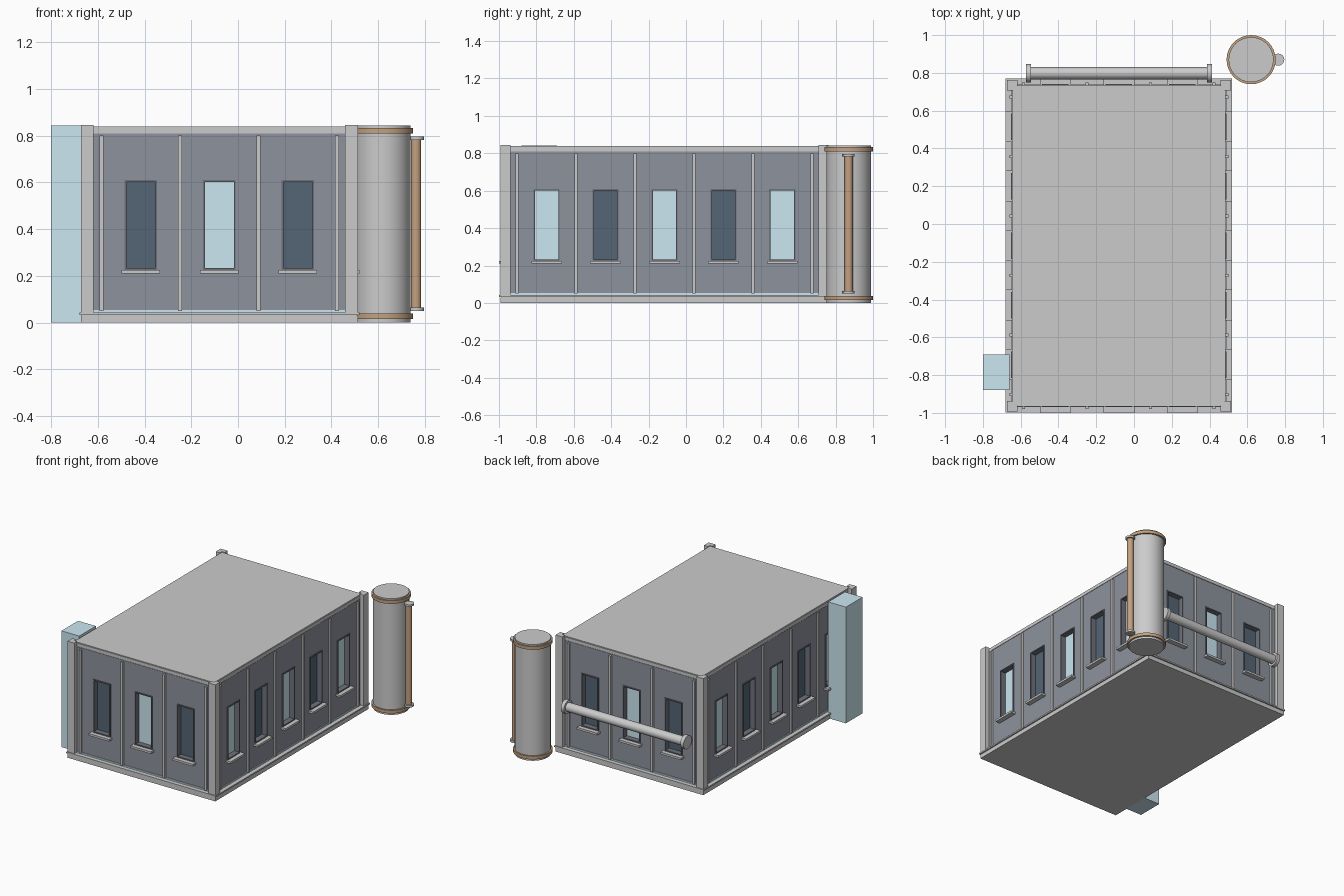
import bpy, bmesh, math
from mathutils import Matrix, Vector

if "Cube" in bpy.data.objects:
    bpy.data.objects.remove(bpy.data.objects["Cube"])

def material(name, rgb):
    m = bpy.data.materials.new(name)
    m.diffuse_color = (*rgb, 1)
    m.use_nodes = True
    m.node_tree.nodes["Principled BSDF"].inputs["Base Color"].default_value = m.diffuse_color
    return m

WALL = material("slate", (0.27, 0.29, 0.34))
FRAME = material("dark_frame", (0.16, 0.17, 0.2))
LIGHT = material("light_glass", (0.6, 0.8, 0.88))
DARK = material("dark_glass", (0.09, 0.13, 0.18))
COPPER = material("copper", (0.55, 0.36, 0.22))

def finish(name, bm, mat=None):
    bmesh.ops.recalc_face_normals(bm, faces=bm.faces)
    me = bpy.data.meshes.new(name)
    bm.to_mesh(me)
    bm.free()
    ob = bpy.data.objects.new(name, me)
    bpy.context.collection.objects.link(ob)
    if mat:
        me.materials.append(mat)
    return ob

def boxes(name, spans, mat=None, mw=Matrix()):
    """One object made of boxes given as (x0, x1, y0, y1, z0, z1)."""
    bm = bmesh.new()
    for x0, x1, y0, y1, z0, z1 in spans:
        loc = Vector((x0 + x1, y0 + y1, z0 + z1)) / 2
        size = (abs(x1 - x0), abs(y1 - y0), abs(z1 - z0), 1)
        bmesh.ops.create_cube(bm, size=1, matrix=mw @ Matrix.Translation(loc) @ Matrix.Diagonal(size))
    return finish(name, bm, mat)

def cylinder(name, r, a, b, mat=None, seg=32):
    a, b = Vector(a), Vector(b)
    rot = (b - a).to_track_quat('Z', 'Y').to_matrix().to_4x4()
    bm = bmesh.new()
    bmesh.ops.create_cone(bm, cap_ends=True, segments=seg, radius1=r, radius2=r,
                          depth=(b - a).length, matrix=Matrix.Translation((a + b) / 2) @ rot)
    ob = finish(name, bm, mat)
    bpy.ops.object.select_all(action='DESELECT')
    bpy.context.view_layer.objects.active = ob
    ob.select_set(True)
    bpy.ops.object.shade_smooth_by_angle(angle=math.radians(35))
    return ob

CENTRE = Matrix.Translation((-0.08, -0.115, 0))
HX, HY = 0.56, 0.845            # half size of the roof and wall core
OUT = 0.033                     # how far trim stands off the core

def slab(name, grow, z0, z1, mat=None):
    x, y = HX + grow, HY + grow
    boxes(name, [(-x, x, -y, y, z0, z1)], mat, CENTRE)

# Base, ledge, blue seal strip and roof
slab("plinth", OUT, 0, 0.03)
slab("base_ledge", OUT + 0.006, 0.033, 0.043)
slab("ledge_gap", OUT - 0.004, 0.03, 0.033)
slab("seal_strip", 0.009, 0.043, 0.053, LIGHT)
slab("roof", 0.0, 0.808, 0.84)
slab("roof_fascia", 0.005, 0.812, 0.836)

# L-shaped corner columns
bm = bmesh.new()
for sx in (-1, 1):
    for sy in (-1, 1):
        prof = [(OUT, OUT), (OUT, -0.022), (0, -0.022), (0, 0), (-0.022, 0), (-0.022, OUT)]
        f = bm.faces.new([bm.verts.new(CENTRE @ Vector((sx * (HX + x), sy * (HY + y), 0.043)))
                          for x, y in prof])
        top = bmesh.ops.extrude_face_region(bm, geom=[f])["geom"]
        bmesh.ops.translate(bm, vec=(0, 0, 0.802),
                            verts=[v for v in top if isinstance(v, bmesh.types.BMVert)])
finish("corner_columns", bm)

# Four walls: front, right, back, left
Z0, Z1, W = 0.225, 0.61, 0.07   # window bottom, top and half width
def build_wall(side, turns, half, dist, count, pitch, w, first_dark):
    mw = CENTRE @ Matrix.Rotation(turns * math.pi / 2, 4, 'Z')
    face, back = -(dist + 0.004), -(dist - 0.036)
    mids = [(i - (count - 1) / 2) * pitch for i in range(count)]
    edges = [-half] + [s for m in mids for s in (m - w, m + w)] + [half]
    # wall: bands above and below the windows, piers between
    spans = [(-half, half, face, back, 0.043, Z0), (-half, half, face, back, Z1, 0.81)]
    spans += [(edges[i], edges[i + 1], face, back, Z0, Z1) for i in range(0, len(edges), 2)]
    boxes(side + "_wall", spans, WALL, mw)
    # raised window frames
    t, f0 = 0.008, face - 0.006
    spans = []
    for m in mids:
        spans += [(m - w, m - w + t, f0, back, Z0, Z1), (m + w - t, m + w, f0, back, Z0, Z1),
                  (m - w + t, m + w - t, f0, back, Z1 - t, Z1),
                  (m - w + t, m + w - t, f0, back, Z0, Z0 + t)]
    boxes(side + "_window_frames", spans, FRAME, mw)
    # glass, alternating dark and light
    for label, mat, start in (("dark", DARK, 0 if first_dark else 1),
                              ("light", LIGHT, 1 if first_dark else 0)):
        boxes(f"{side}_{label}_glass",
              [(m - w, m + w, back - 0.006, back, Z0, Z1) for m in mids[start::2]], mat, mw)
    # sills and upright battens
    boxes(side + "_sills", [(m - w - 0.012, m + w + 0.012, -(dist + 0.04), face, 0.21, Z0)
                            for m in mids], None, mw)
    bars = [(i - count / 2) * pitch for i in range(count + 1)]
    boxes(side + "_battens", [(b - 0.008, b + 0.008, -(dist + 0.019), face, 0.05, 0.80)
                              for b in bars], None, mw)

build_wall("front", 0, HX, HY, 3, 0.336, W, True)
build_wall("back", 2, HX, HY, 3, 0.336, W, True)
build_wall("right", 1, HY, HX, 5, 0.315, W, False)
build_wall("left", 3, HY, HX, 5, 0.315, W, False)

# Standing tank with copper bands and side pipe
TX, TY = 0.62, 0.87
cylinder("tank", 0.119, (TX, TY, 0), (TX, TY, 0.843))
for name, z in (("lower", 0.015), ("upper", 0.81)):
    cylinder(f"tank_{name}_band", 0.13, (TX, TY, z), (TX, TY, z + 0.023), COPPER)
cylinder("tank_pipe", 0.022, (0.762, TY, 0.05), (0.762, TY, 0.79), COPPER, 16)
for name, z in (("lower", 0.05), ("upper", 0.782)):
    cylinder(f"pipe_{name}_flange", 0.032, (0.764, TY, z), (0.764, TY, z + 0.014), None, 16)

# Horizontal pipe along the back wall
cylinder("back_pipe", 0.032, (-0.56, 0.798, 0.37), (0.40, 0.798, 0.37), None, 24)
for name, x in (("left", -0.572), ("right", 0.386)):
    cylinder(f"back_pipe_{name}_flange", 0.048, (x, 0.798, 0.37), (x + 0.026, 0.798, 0.37), None, 24)

# Tall blue shaft on the left side
boxes("blue_shaft", [(-0.8, -0.658, -0.88, -0.69, 0, 0.843)], LIGHT)
